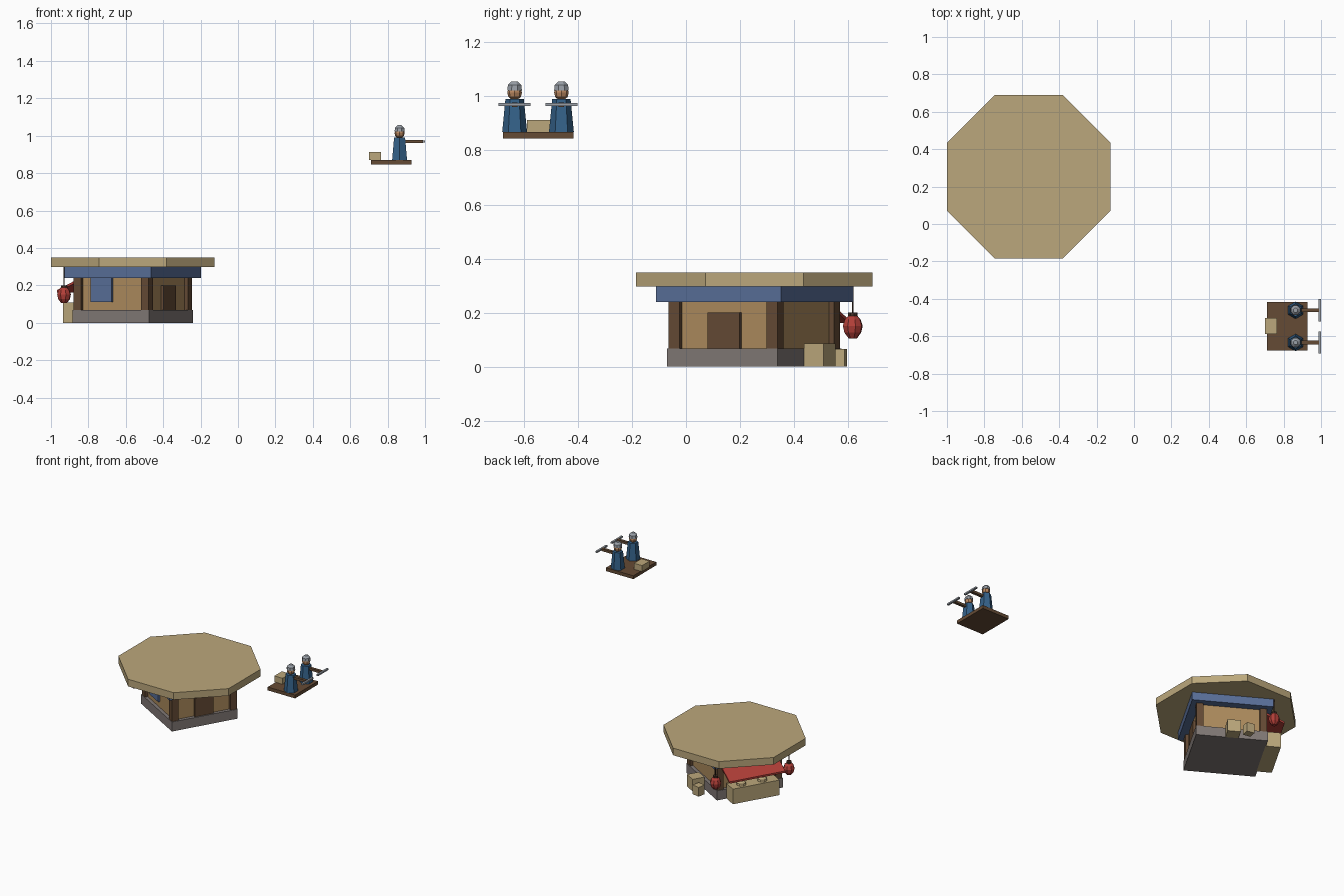
import bpy, bmesh
from math import radians, pi, cos
from mathutils import Matrix

if "Cube" in bpy.data.objects:
    bpy.data.objects.remove(bpy.data.objects["Cube"])

WORLD = Matrix.Identity(4)
STALL = Matrix.Translation((-0.5625, 0.253, 0)) @ Matrix.Rotation(radians(-30), 4, 'Z')


def mat(name, r, g, b):
    m = bpy.data.materials.new(name)
    m.diffuse_color = (r, g, b, 1)
    m.use_nodes = True
    m.node_tree.nodes["Principled BSDF"].inputs["Base Color"].default_value = m.diffuse_color
    return m


STRAW = mat("straw", 0.50, 0.39, 0.20)
PLASTER = mat("plaster", 0.42, 0.26, 0.11)
WOOD = mat("wood", 0.13, 0.07, 0.035)
DARK = mat("dark_wood", 0.06, 0.03, 0.018)
BLUE = mat("blue_cloth", 0.10, 0.16, 0.32)
ROBE = mat("robe_blue", 0.035, 0.12, 0.25)
RED = mat("red_cloth", 0.45, 0.05, 0.04)
STONE = mat("stone", 0.22, 0.19, 0.18)
STEEL = mat("steel", 0.32, 0.35, 0.39)
SKIN = mat("skin", 0.50, 0.25, 0.12)


def finish(name, bm, m, frame):
    bmesh.ops.recalc_face_normals(bm, faces=bm.faces)
    me = bpy.data.meshes.new(name)
    bm.to_mesh(me)
    bm.free()
    me.materials.append(m)
    ob = bpy.data.objects.new(name, me)
    ob.matrix_world = frame
    bpy.context.collection.objects.link(ob)
    return ob


def box(name, x, y, z, m, frame=STALL, turn=0):
    """Box from (min, max) ranges, optionally turned about its own centre."""
    bm = bmesh.new()
    bmesh.ops.create_cube(bm, size=1)
    bmesh.ops.scale(bm, vec=(x[1] - x[0], y[1] - y[0], z[1] - z[0]), verts=bm.verts)
    bmesh.ops.rotate(bm, matrix=Matrix.Rotation(radians(turn), 3, 'Z'), verts=bm.verts)
    bmesh.ops.translate(bm, vec=(sum(x) / 2, sum(y) / 2, sum(z) / 2), verts=bm.verts)
    return finish(name, bm, m, frame)


def lathe(name, x, y, profile, sides, m, frame=STALL, start=0.0):
    """Closed low-poly turned form from (radius, z) points."""
    bm = bmesh.new()
    rings = []
    for r, z in profile:
        rot = [Matrix.Rotation(start + 2 * pi * i / sides, 3, 'Z') for i in range(sides)]
        rings.append([bm.verts.new((x + (q[0][0]) * r, y + q[1][0] * r, z)) for q in rot])
    for a, b in zip(rings, rings[1:]):
        for i in range(sides):
            j = (i + 1) % sides
            bm.faces.new((a[i], a[j], b[j], b[i]))
    bm.faces.new(rings[0])
    bm.faces.new(rings[-1])
    return finish(name, bm, m, frame)


# Stone base, walls and corner posts
box("stone_base", (-0.236, 0.236), (-0.236, 0.236), (0, 0.068), STONE)
box("walls", (-0.212, 0.212), (-0.212, 0.212), (0.068, 0.26), PLASTER)
for sx in (-1, 1):
    for sy in (-1, 1):
        cx, cy = sx * 0.209, sy * 0.209
        box("corner_post", (cx - .023, cx + .023), (cy - .023, cy + .023), (0.068, 0.26), WOOD)

# Eaves band and octagonal roof
box("eaves_band", (-0.267, 0.267), (-0.267, 0.267), (0.24, 0.297), BLUE)
lathe("octagon_roof", -0.5625, 0.253,
      [(0.4375 / cos(pi / 8), 0.297), (0.4375 / cos(pi / 8), 0.348)], 8, STRAW, WORLD, pi / 8)

# Door and hanging cloth
box("door", (0.205, 0.228), (-0.068, 0.068), (0.067, 0.2), WOOD)
box("window_cloth", (-0.13, 0.0), (-0.225, -0.205), (0.11, 0.245), BLUE)

# Serving counter with two loaves
box("counter", (-0.333, -0.232), (-0.167, 0.167), (0, 0.108), STRAW)
for y in (-0.065, 0.085):
    lathe("loaf", -0.287, y, [(0.034, 0.105), (0.03, 0.122), (0.014, 0.134)], 8, STRAW)

# Sloping awning
bm = bmesh.new()
section = [(-0.21, 0.24), (-0.352, 0.175), (-0.352, 0.162), (-0.21, 0.226)]
face = bm.faces.new([bm.verts.new((x, -0.2, z)) for x, z in section])
ext = bmesh.ops.extrude_face_region(bm, geom=[face])
bmesh.ops.translate(bm, vec=(0, 0.4, 0),
                    verts=[v for v in ext["geom"] if isinstance(v, bmesh.types.BMVert)])
bmesh.ops.delete(bm, geom=[f for f in bm.faces if len(f.edges) and all(
    len(e.link_faces) > 2 for e in f.edges)], context='FACES_ONLY')
finish("awning", bm, RED, STALL)

# Lanterns at both ends of the awning
for y in (-0.263, 0.263):
    lathe("lantern", -0.2726, y, [(0.016, 0.105), (0.032, 0.126), (0.038, 0.151),
                                  (0.03, 0.175), (0.016, 0.19)], 8, RED)
    lathe("lantern_cap", -0.2726, y, [(0.018, 0.187), (0.018, 0.2)], 8, DARK)
    box("lantern_cord", (-0.275, -0.27), (y - .0025, y + .0025), (0.2, 0.297), DARK)

# Crates beside the stall
box("large_crate", (-0.043, 0.043), (0.236, 0.321), (0, 0.086), STRAW)
box("small_crate", (-0.523, -0.468), (0.537, 0.592), (0, 0.066), STRAW, WORLD, -10)

# Raised lookout platform with its crate
box("platform", (0.71, 0.927), (-0.677, -0.417), (0.845, 0.869), WOOD, WORLD)
box("platform_crate", (0.70, 0.765), (-0.588, -0.502), (0.869, 0.912), STRAW, WORLD)

# Two guards with crossbows
for y in (-0.634, -0.461):
    x = 0.864
    lathe("guard_robe", x, y, [(0.046, 0.869), (0.034, 0.99)], 6, ROBE, WORLD, pi / 6)\
        .data.transform(Matrix.Identity(4))
    lathe("guard_head", x, y, [(0.011, 0.988), (0.023, 0.998), (0.027, 1.014), (0.023, 1.03)],
          8, SKIN, WORLD)
    lathe("guard_helmet", x, y, [(0.029, 1.022), (0.027, 1.042), (0.012, 1.056)],
          8, STEEL, WORLD, pi / 8)
    box("crossbow_stock", (0.88, 0.988), (y - .01, y + .01), (0.96, 0.977), WOOD, WORLD)
    box("crossbow_limbs", (0.986, 1.0), (y - .059, y + .059), (0.964, 0.975), STEEL, WORLD)
